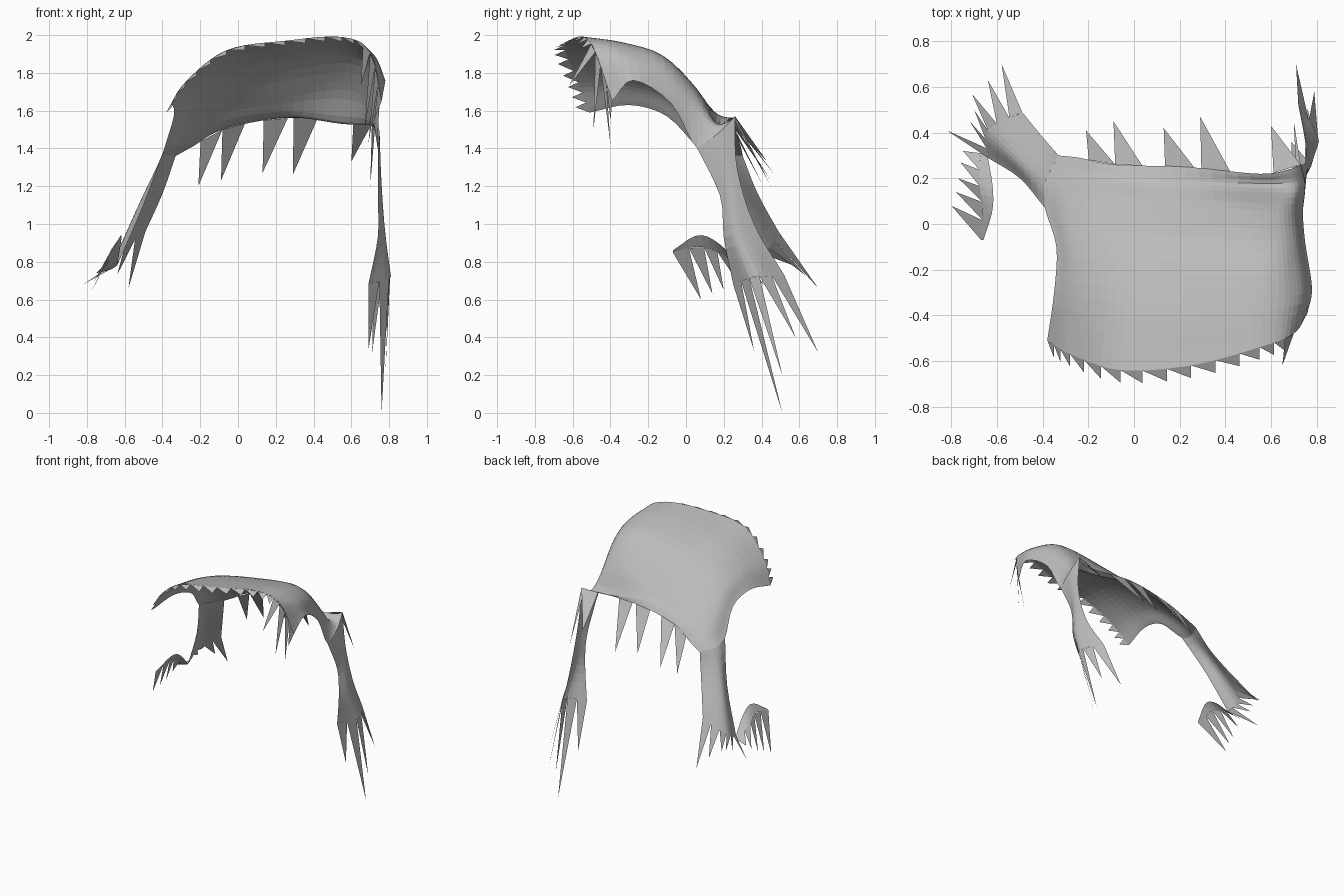
import bpy
from mathutils import Vector

cube = bpy.data.objects.get("Cube")
if cube:
    bpy.data.objects.remove(cube)

# One flat hide colour
hide_grey = bpy.data.materials.new("hide_grey")
hide_grey.use_nodes = True
colour = (0.5, 0.5, 0.5, 1)
hide_grey.diffuse_color = colour
hide_grey.node_tree.nodes["Principled BSDF"].inputs["Base Color"].default_value = colour


def build(name, verts, faces):
    """Make a flat-shaded mesh object."""
    mesh = bpy.data.meshes.new(name)
    mesh.from_pydata([tuple(v) for v in verts], [], faces)
    mesh.materials.append(hide_grey)
    mesh.update()
    obj = bpy.data.objects.new(name, mesh)
    bpy.context.collection.objects.link(obj)
    return obj


def spline(points, count):
    """Sample a smooth curve that passes through the points."""
    pts = [Vector(p) for p in points]
    pts = [2 * pts[0] - pts[1]] + pts + [2 * pts[-1] - pts[-2]]
    spans = len(pts) - 3
    result = []
    for i in range(count):
        t = i * spans / (count - 1)
        k = min(int(t), spans - 1)
        t -= k
        a, b, c, d = pts[k:k + 4]
        result.append(b + 0.5 * t * (c - a + t * (2 * a - 5 * b + 4 * c - d
                                                  + t * (3 * (b - c) + d - a))))
    return result


def loft(name, sections, across, along):
    """Skin a smooth sheet over the sections and return its sampled rows."""
    dense = [spline(section, across) for section in sections]
    columns = [spline(column, along) for column in zip(*dense)]
    rows = list(zip(*columns))
    faces = []
    for r in range(along - 1):
        for c in range(across - 1):
            i = r * across + c
            faces.append((i, i + 1, i + across + 1, i + across))
    build(name, [v for row in rows for v in row], faces)
    return rows


def spikes(name, bases, tips):
    """Add one pointed triangle per base segment."""
    verts, faces = [], []
    for (start, end), tip in zip(bases, tips):
        n = len(verts)
        verts += [start, end, Vector(tip)]
        faces.append((n, n + 1, n + 2))
    build(name, verts, faces)


def segments(edge, count):
    """Divide an edge into equal, touching base segments."""
    cuts = [edge[round(i * (len(edge) - 1) / count)] for i in range(count + 1)]
    return list(zip(cuts, cuts[1:]))


# Sections of the main hide, from the front rim to the back hem
front_rim = [(-.38, -.51, 1.59), (-.28, -.57, 1.75), (-.06, -.64, 1.92), (.25, -.62, 1.97),
             (.55, -.54, 1.99), (.7, -.48, 1.91), (.76, -.39, 1.65)]
brow = [(-.35, -.3, 1.63), (-.25, -.32, 1.75), (-.04, -.34, 1.87), (.27, -.35, 1.93),
        (.57, -.33, 1.96), (.72, -.31, 1.89), (.78, -.28, 1.76)]
crown = [(-.34, -.1, 1.57), (-.25, -.1, 1.68), (-.04, -.1, 1.78), (.27, -.11, 1.85),
         (.57, -.12, 1.89), (.7, -.11, 1.82), (.75, -.08, 1.64)]
nape = [(-.39, .07, 1.4), (-.28, .1, 1.52), (-.06, .1, 1.62), (.25, .08, 1.67),
        (.55, .06, 1.71), (.69, .06, 1.64), (.74, .06, 1.4)]
fold = [(-.39, .18, 1.37), (-.27, .21, 1.43), (-.08, .19, 1.53), (.23, .17, 1.58),
        (.55, .16, 1.54), (.69, .16, 1.53), (.75, .17, 1.48)]
hem = [(-.33, .3, 1.36), (-.24, .29, 1.41), (-.08, .26, 1.5), (.23, .25, 1.56),
       (.55, .22, 1.55), (.68, .24, 1.55), (.73, .26, 1.57)]
sections = [front_rim, brow, crown, nape, fold, hem]
hide_rows = loft("main_hide", sections, 37, 21)

# Small teeth along the front rim
rim = hide_rows[0]
teeth = segments(rim[:29], 14)
spikes("front_teeth", [(b, a) for a, b in teeth],
       [b + Vector((0, -.055, -.025)) for a, b in teeth])

# Hanging flap at the front left corner
flap = segments(rim[28:], 4)
spikes("front_flap", [(b, a) for a, b in flap],
       [(.65, -.62, 1.73), (.67, -.49, 1.5), (.69, -.4, 1.42), (.72, -.4, 1.55)])

# Long spikes hanging from the back hem
hem_edge = spline(hem, 200)


def hem_at(x):
    return min(hem_edge, key=lambda p: abs(p.x - x))


hem_tips = [(-.21, .41, 1.2), (-.09, .45, 1.23), (.13, .42, 1.27),
            (.29, .47, 1.26), (.6, .43, 1.33), (.7, .45, 1.2)]
spikes("back_spikes",
       [(hem_at(x + .01), hem_at(x + .13)) for x, y, z in hem_tips], hem_tips)

# Right limb grows out of the right edge of the hide
right_limb = [[row[0] for row in sections[3:]],
              [(-.5, .2, 1.1), (-.51, .29, 1.13), (-.4, .38, 1.16)],
              [(-.64, .29, .78), (-.64, .41, .84), (-.49, .49, .96)]]
right_end = loft("right_limb", right_limb, 13, 9)[-1]
spikes("right_limb_claws", segments(right_end, 6),
       [(-.82, .41, .68), (-.72, .45, .74), (-.7, .5, .76),
        (-.71, .57, .78), (-.64, .63, .73), (-.58, .7, .66)])

# Right paw curls forward from the end of the limb
paw = [[(-.66, -.07, .86), (-.62, .06, .94), (-.62, .17, .9), (-.64, .29, .78)],
       [(-.67, -.07, .85), (-.66, .07, .88), (-.68, .19, .84), (-.67, .31, .76)]]
paw_end = loft("right_paw", paw, 11, 3)[-1]
spikes("right_paw_claws", segments(paw_end, 5),
       [(-.8, .08, .6), (-.78, .14, .63), (-.77, .2, .65),
        (-.76, .27, .7), (-.75, .32, .74)])

# Left limb hangs from the left edge and opens into a folded end
left_limb = [[row[-1] for row in reversed(sections[3:])],
             [(.75, .27, 1.3), (.76, .23, 1.2), (.74, .18, 1.15)],
             [(.75, .36, 1.0), (.78, .27, .95), (.74, .2, .93)],
             [(.72, .52, .73), (.81, .36, .72), (.69, .25, .68)]]
left_end = loft("left_limb", left_limb, 11, 13)[-1]
spikes("left_limb_claws", segments(left_end, 5),
       [(.71, .7, .32), (.79, .58, .4), (.78, .51, .2), (.76, .51, 0), (.69, .36, .33)])
